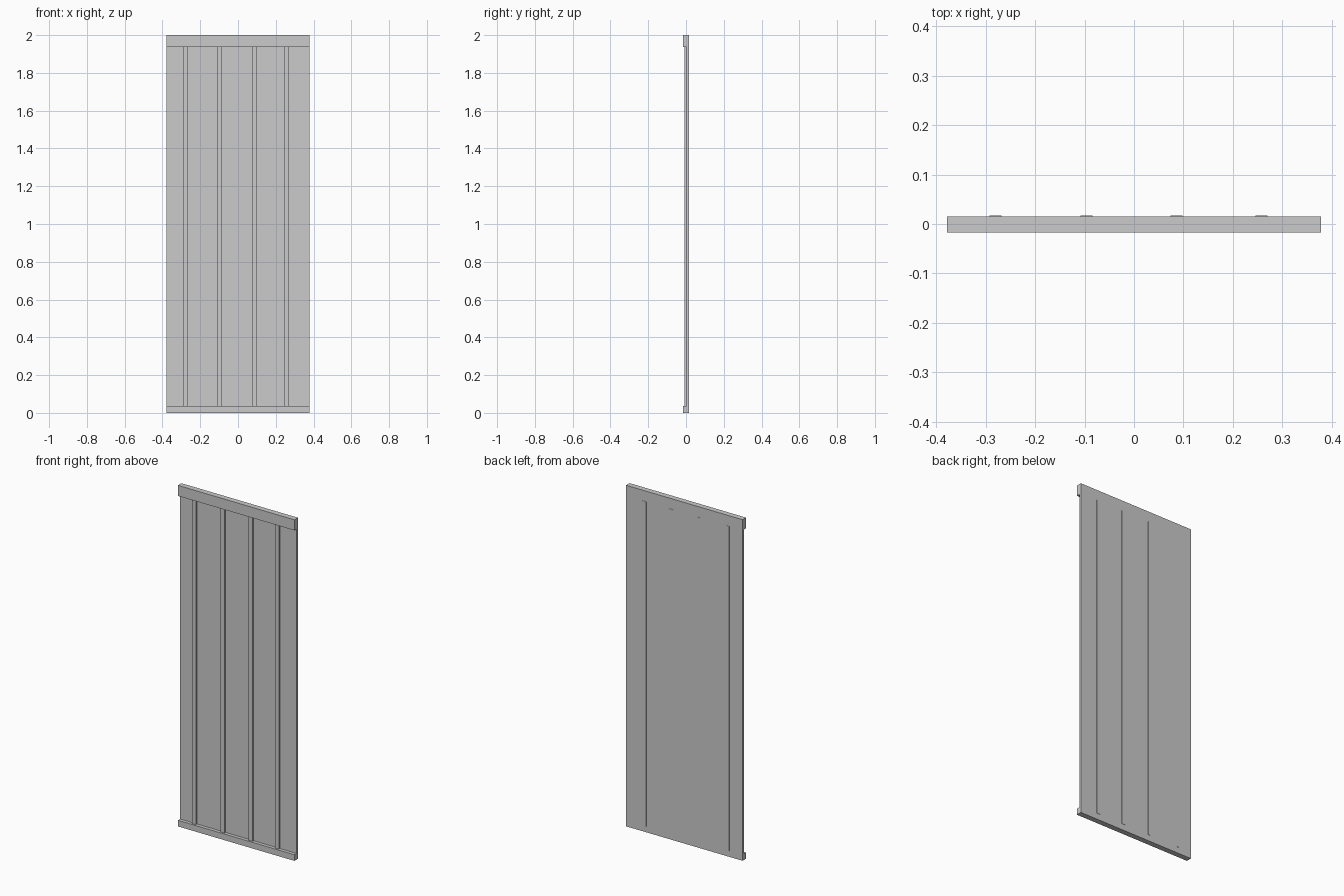
import bpy

if "Cube" in bpy.data.objects:
    bpy.data.objects.remove(bpy.data.objects["Cube"])


def box(name, x, y, z):
    """Add a box spanning the given (min, max) ranges."""
    bpy.ops.mesh.primitive_cube_add(size=1, location=[(a + b) / 2 for a, b in (x, y, z)])
    ob = bpy.context.object
    ob.name = name
    ob.scale = [b - a for a, b in (x, y, z)]
    bpy.ops.object.transform_apply(location=False, rotation=False, scale=True)
    return ob


WIDTH = (-0.378, 0.378)
FRONT, BACK = -0.017, 0.0155
RAIL_LOW, RAIL_HIGH = 0.036, 1.938

# Full-depth rails across the top and bottom
box("top_rail", WIDTH, (FRONT, BACK), (RAIL_HIGH, 2.0))
box("bottom_rail", WIDTH, (FRONT, BACK), (0.0, RAIL_LOW))

# Thin panel set back between the rails
box("panel", WIDTH, (0.003, BACK), (RAIL_LOW, RAIL_HIGH))

# Vertical ribs standing proud in front and just through the back
for i, cx in enumerate((-0.28, -0.096, 0.086, 0.258)):
    box(f"rib_{i + 1}", (cx - 0.012, cx + 0.012), (-0.007, 0.017), (RAIL_LOW, RAIL_HIGH))
